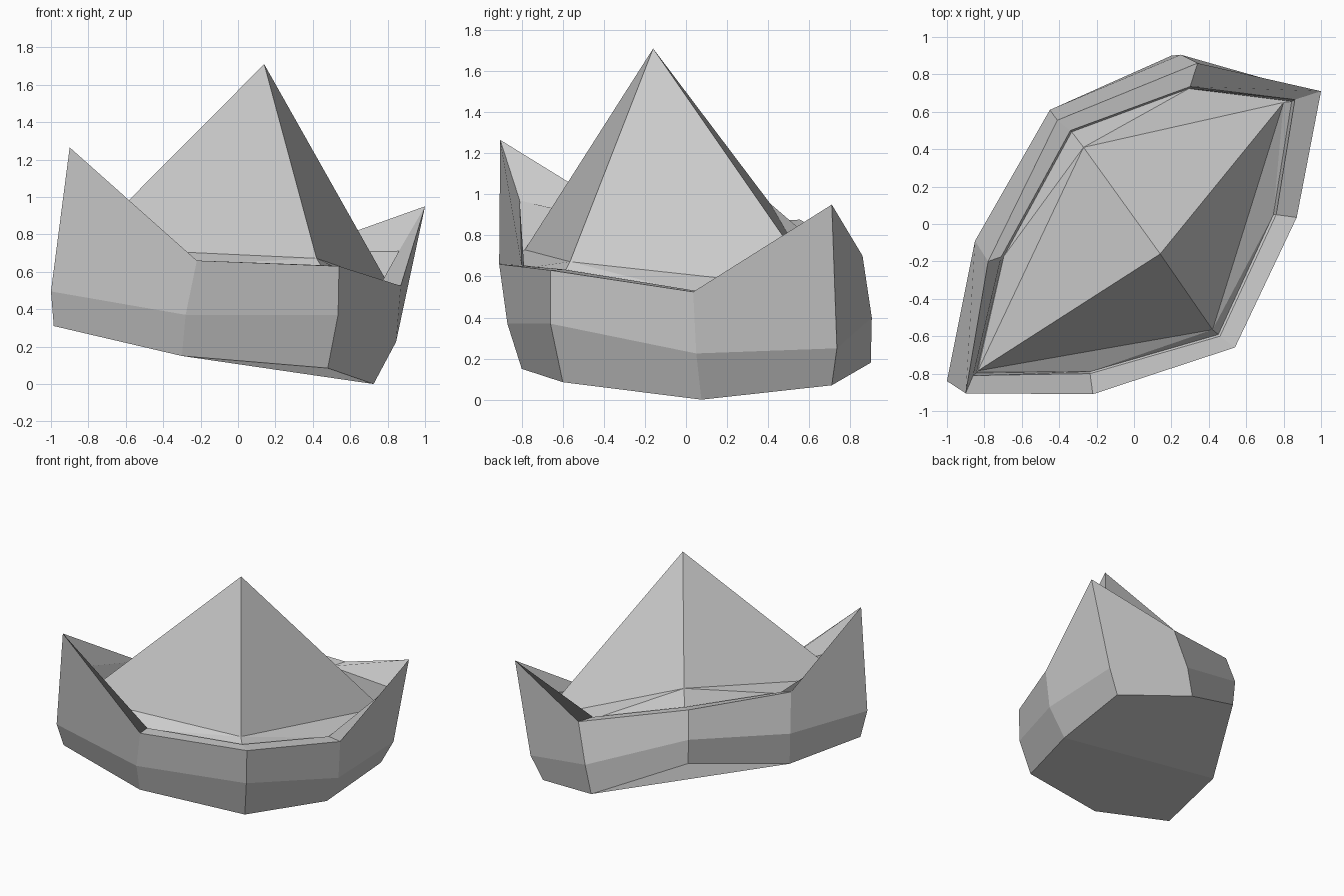
import bpy
import bmesh

if "Cube" in bpy.data.objects:
    bpy.data.objects.remove(bpy.data.objects["Cube"])


def build(name, rings, caps=(), extra=()):
    """Bridge successive point rings with faces, then add caps and extra faces."""
    bm = bmesh.new()
    loops = [[bm.verts.new(p) for p in ring] for ring in rings]
    for lower, upper in zip(loops, loops[1:]):
        n = len(lower)
        for i in range(n):
            j = (i + 1) % n
            bm.faces.new((lower[i], lower[j], upper[j], upper[i]))
    for cap in caps:
        bm.faces.new([loops[0][i] for i in cap])
    verts = [v for loop in loops for v in loop]
    for a in extra:
        bm.faces.new([verts[i] for i in a])
    mesh = bpy.data.meshes.new(name)
    bmesh.ops.recalc_face_normals(bm, faces=bm.faces[:])
    bm.to_mesh(mesh)
    bm.free()
    obj = bpy.data.objects.new(name, mesh)
    bpy.context.collection.objects.link(obj)
    return obj


# Eight-sided cross-sections, anticlockwise from the tall front-left tip
base = [(-.985, -.775, .31), (-.30, -.80, .15), (.48, -.60, .085), (.725, .075, 0),
        (.755, .71, .07), (.20, .90, .18), (-.437, .60, .477), (-.837, -.10, .315)]
belly = [(-1, -.84, .495), (-.28, -.87, .37), (.535, -.66, .37), (.845, .05, .225),
         (.847, .735, .25), (.25, .905, .40), (-.45, .61, .672), (-.85, -.09, .56)]
rim = [(-.90, -.905, 1.265), (-.22, -.91, .66), (.54, -.66, .63), (.87, .035, .525),
       (1, .71, .95), (.34, .86, .70), (-.41, .555, .877), (-.78, -.20, .83)]
inner = [(-.86, -.81, .97), (-.235, -.80, .655), (.46, -.60, .635), (.76, .05, .53),
         (.86, .665, .71), (.30, .735, .70), (-.34, .50, .86), (-.71, -.175, .82)]

# Bottom of the inner wall: slightly inset, deep at the two tips
drops = [.25, .015, .015, .015, .19, .015, .05, .015]
floor = [(x * .98, y * .985, z - d) for (x, y, z), d in zip(inner, drops)]

# Outer shell with rim and inner wall
build("shell", [base, belly, rim, inner, floor],
      caps=[(3, 4, 5, 6, 7), (7, 0, 1, 2, 3)])

# Central four-sided peak, with a shallow skirt meeting the inner wall
corners = [(-.835, -.785, .73), (.42, -.565, .672), (.80, .65, .54), (-.27, .41, .955)]
apex = (.14, -.16, 1.71)
bm_points = floor + corners + [apex]
faces = []
for k in range(4):
    c, d = 8 + k, 8 + (k + 1) % 4
    a, b, e = 2 * k, 2 * k + 1, (2 * k + 2) % 8
    faces += [(c, d, 12), (a, b, c), (c, b, d), (b, e, d)]
build("central_peak", [bm_points], extra=faces)
